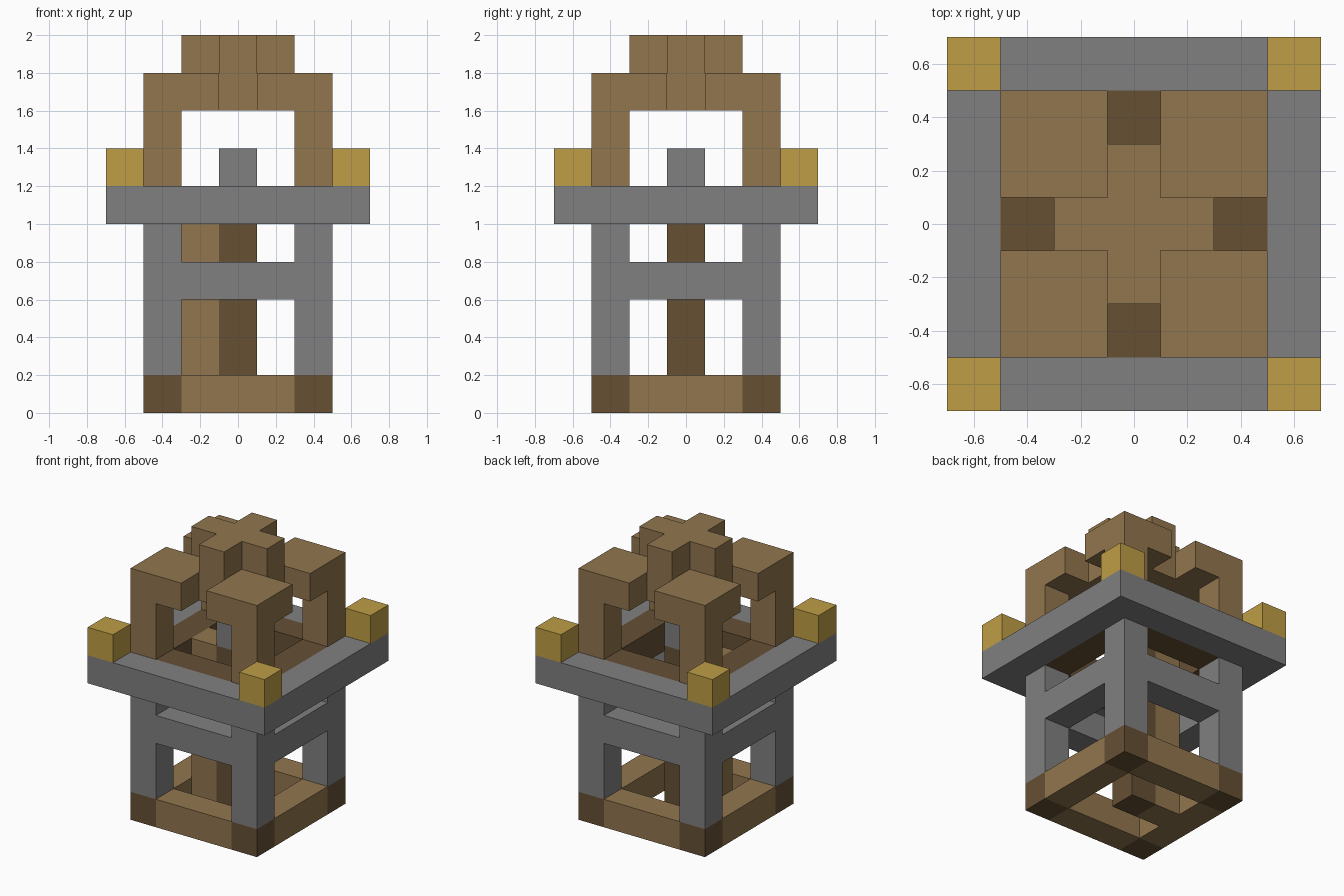
import bpy, bmesh
from mathutils import Vector

old = bpy.data.objects.get("Cube")
if old:
    bpy.data.objects.remove(old, do_unlink=True)


def material(name, rgb):
    m = bpy.data.materials.new(name)
    m.use_nodes = True
    colour = (*rgb, 1)
    m.diffuse_color = colour
    m.node_tree.nodes["Principled BSDF"].inputs["Base Color"].default_value = colour
    return m


wood = material("light_wood", (0.283, 0.181, 0.076))
dark = material("dark_wood", (0.133, 0.08, 0.034))
stone = material("grey_stone", (0.216, 0.216, 0.216))
gold = material("gold", (0.515, 0.337, 0.06))


def blocks(name, mat, boxes):
    """One flat-shaded object from (low corner, high corner) boxes."""
    bm = bmesh.new()
    for low, high in boxes:
        low, high = Vector(low), Vector(high)
        for v in bmesh.ops.create_cube(bm, size=1)["verts"]:
            v.co = Vector(high[i] if v.co[i] > 0 else low[i] for i in range(3))
    mesh = bpy.data.meshes.new(name)
    bm.to_mesh(mesh)
    bm.free()
    mesh.materials.append(mat)
    bpy.context.collection.objects.link(bpy.data.objects.new(name, mesh))


def corners(inner, outer, z0, z1):
    """Four square blocks, mirrored across x and y."""
    spans = ((-outer, -inner), (inner, outer))
    return [((a[0], b[0], z0), (a[1], b[1], z1)) for a in spans for b in spans]


def rails(inner, outer, z0, z1):
    """Four rails running between the corner blocks."""
    out = []
    for a, b in ((-outer, -inner), (inner, outer)):
        out += [((a, -inner, z0), (b, inner, z1)), ((-inner, a, z0), (inner, b, z1))]
    return out


# Base frame
blocks("base_corners", dark, corners(0.3, 0.5, 0, 0.2))
blocks("base_rails", wood, rails(0.3, 0.5, 0, 0.2))

# Tower legs and cross rails
blocks("tower_legs", stone, corners(0.3, 0.5, 0.2, 1.0))
blocks("tower_rails", stone, rails(0.3, 0.5, 0.6, 0.8))

# Central column, its side post and cap
blocks("central_column", dark, [((-0.1, -0.1, 0), (0.1, 0.1, 1.2))])
blocks("side_post", wood, [((-0.3, -0.1, 0), (-0.1, 0.1, 1.2))])
blocks("column_cap", stone, [((-0.1, -0.1, 1.2), (0.1, 0.1, 1.4))])

# Platform
blocks("platform_floor", dark, rails(0.3, 0.5, 1.0, 1.2) + corners(0.3, 0.5, 1.0, 1.2))
blocks("platform_edge", stone, rails(0.5, 0.7, 1.0, 1.2) + corners(0.5, 0.7, 1.0, 1.2))
blocks("corner_lamps", gold, corners(0.5, 0.7, 1.2, 1.4))

# Roof
blocks("roof_posts", wood, corners(0.3, 0.5, 1.2, 1.6))
blocks("roof_corners", wood, corners(0.1, 0.5, 1.6, 1.8))
blocks("roof_cross", wood, rails(0.1, 0.3, 1.6, 2.0) + [((-0.1, -0.1, 1.6), (0.1, 0.1, 2.0))])
